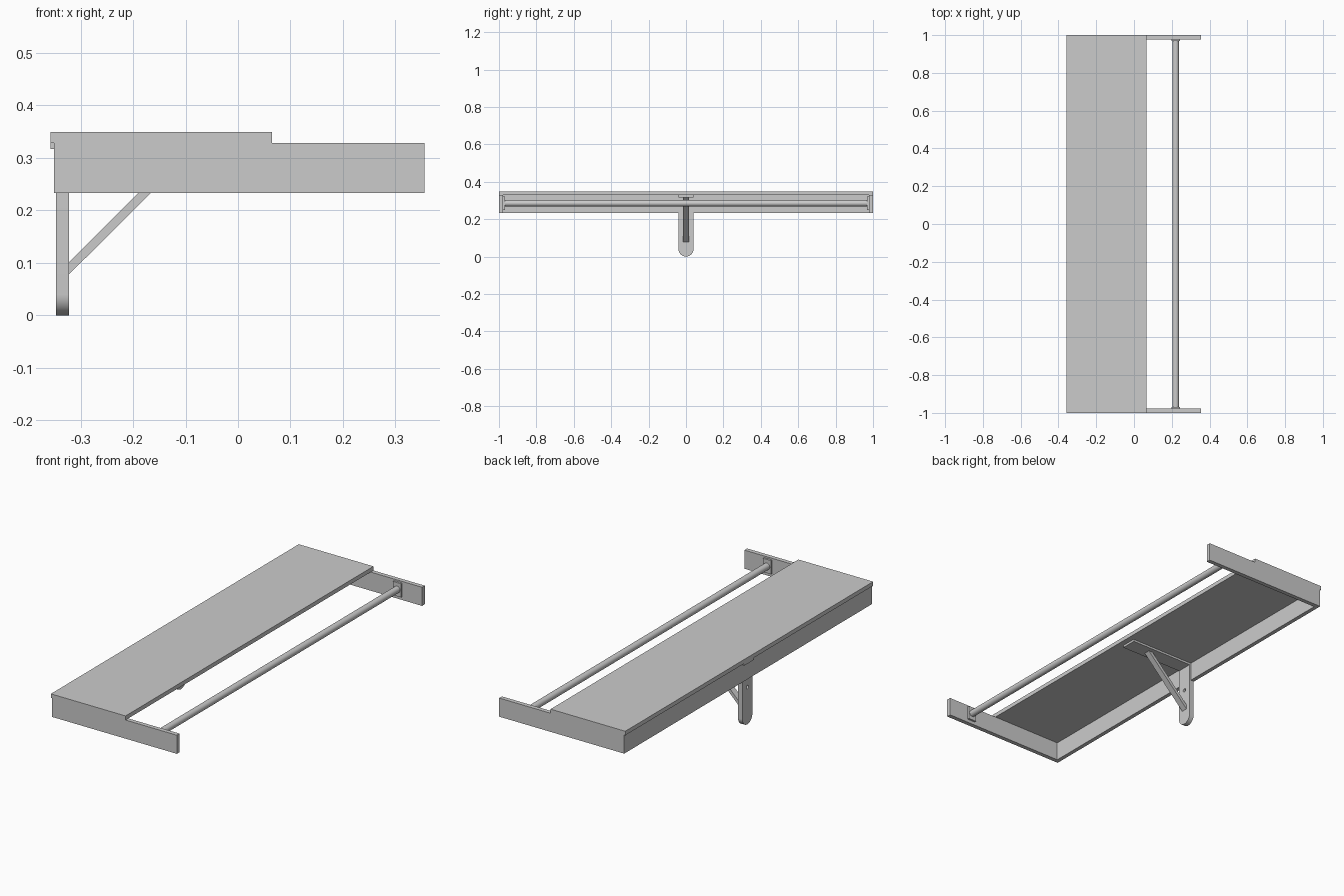
import bpy, bmesh, math
from mathutils import Matrix, Vector

if "Cube" in bpy.data.objects:
    bpy.data.objects.remove(bpy.data.objects["Cube"])


def finish(name, bm):
    bmesh.ops.recalc_face_normals(bm, faces=bm.faces)
    mesh = bpy.data.meshes.new(name)
    bm.to_mesh(mesh)
    bm.free()
    ob = bpy.data.objects.new(name, mesh)
    bpy.context.collection.objects.link(ob)
    return ob


def box(name, lo, hi):
    lo, hi = Vector(lo), Vector(hi)
    bm = bmesh.new()
    bmesh.ops.create_cube(bm, size=1, matrix=Matrix.Translation((lo + hi) / 2)
                          @ Matrix.Diagonal((*(hi - lo), 1)))
    return finish(name, bm)


def extrude(name, points, direction):
    bm = bmesh.new()
    face = bm.faces.new([bm.verts.new(p) for p in points])
    out = bmesh.ops.extrude_face_region(bm, geom=[face])
    verts = [g for g in out["geom"] if isinstance(g, bmesh.types.BMVert)]
    bmesh.ops.translate(bm, verts=verts, vec=direction)
    return finish(name, bm)


def cylinder(name, centre, radius, length, axis, sides=32):
    bm = bmesh.new()
    rot = Vector((0, 0, 1)).rotation_difference(Vector(axis)).to_matrix().to_4x4()
    bmesh.ops.create_cone(bm, cap_ends=True, segments=sides, radius1=radius,
                          radius2=radius, depth=length,
                          matrix=Matrix.Translation(centre) @ rot)
    return finish(name, bm)


def smooth(ob):
    bpy.ops.object.select_all(action='DESELECT')
    ob.select_set(True)
    bpy.context.view_layer.objects.active = ob
    bpy.ops.object.shade_smooth_by_angle(angle=math.radians(35))


# Shelf board and the wall cleats that carry it
box("shelf_board", (-0.357, -1, 0.328), (0.065, 1, 0.349))
box("back_cleat", (-0.351, -0.978, 0.233), (-0.33, 0.978, 0.328))
for side, s in (("front", -1), ("back", 1)):
    ya, yb = sorted((s * 0.978, s))
    box(side + "_end_cleat", (-0.351, ya, 0.233), (0.355, yb, 0.328))
    # Square socket plate holding the rod
    ya, yb = sorted((s * 0.968, s * 0.978))
    box(side + "_rod_socket", (0.198, ya, 0.25), (0.243, yb, 0.32))

# Hanging rod
smooth(cylinder("hanging_rod", (0.221, 0, 0.285), 0.017, 1.938, (0, 1, 0)))

# Centre bracket: upright with rounded foot
w = 0.04
outline = [(-0.347, -w, 0.318)]
for i in range(25):
    a = math.pi + math.pi * i / 24
    outline.append((-0.347, w * math.cos(a), w + w * math.sin(a)))
outline.append((-0.347, w, 0.318))
leg = extrude("bracket_upright", outline, (0.025, 0, 0))
smooth(leg)

# Screw hole in the upright
hole = cylinder("screw_hole_cutter", (-0.33, 0, 0.19), 0.009, 0.06, (1, 0, 0), 16)
hole.hide_render = True
hole.hide_set(True)
cut = leg.modifiers.new("screw_hole", 'BOOLEAN')
cut.operation = 'DIFFERENCE'
cut.object = hole

# Bracket arm under the board and diagonal strut
box("bracket_arm", (-0.357, -w, 0.317), (0.035, w, 0.328))
strut = [(-0.323, -0.016, 0.077), (-0.323, -0.016, 0.1),
         (-0.105, -0.016, 0.318), (-0.081, -0.016, 0.318)]
extrude("bracket_strut", strut, (0, 0.032, 0))
